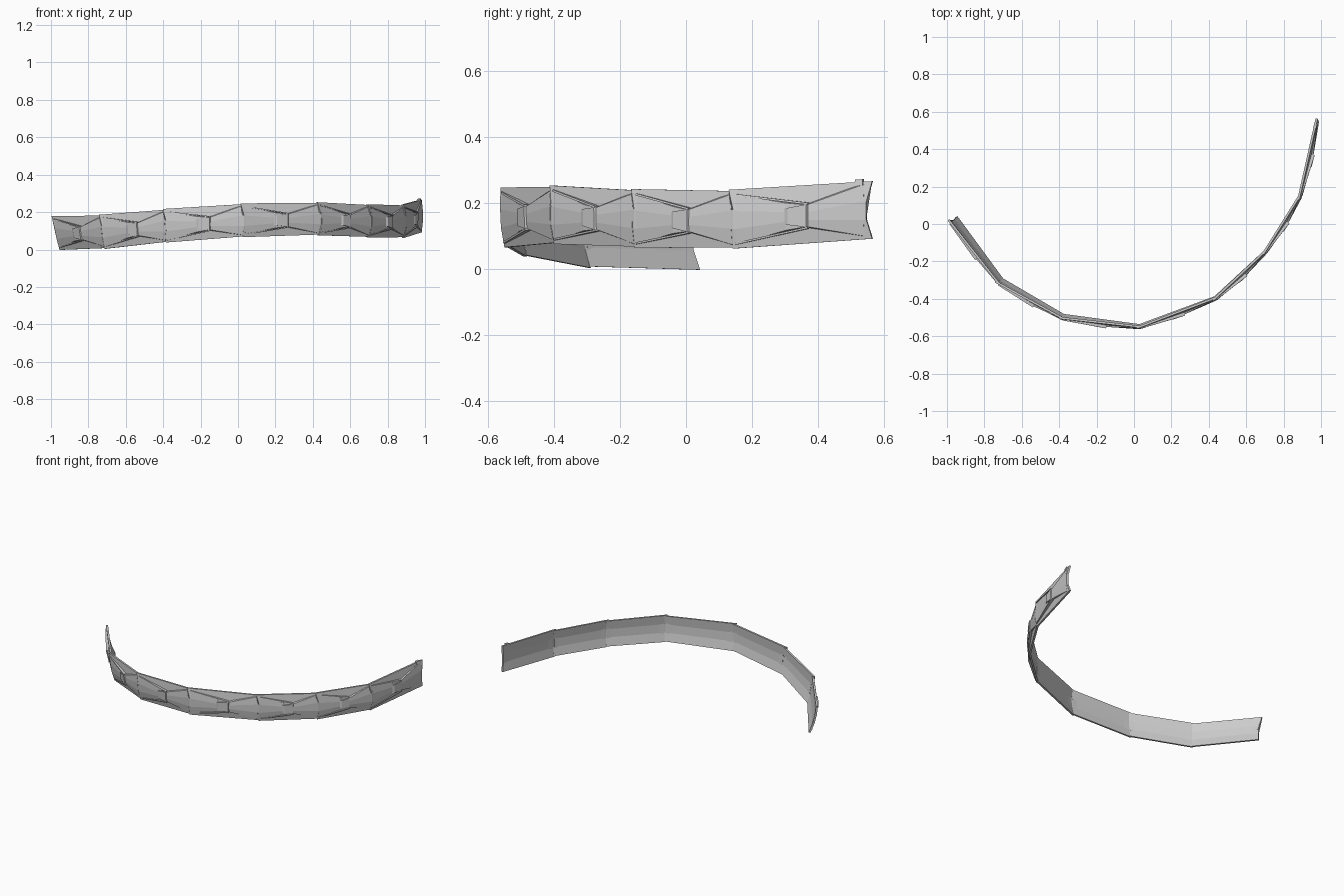
import bpy, bmesh
from mathutils import Vector

if "Cube" in bpy.data.objects:
    bpy.data.objects.remove(bpy.data.objects["Cube"])

# Joints along the band: x, y, bottom z, top z, outward lean of the top edge
JOINTS = [(-0.965, 0.02, 0.002, 0.174, 0.022), (-0.715, -0.308, 0.008, 0.182, 0.015),
          (-0.38, -0.497, 0.042, 0.213, 0.009), (0.03, -0.547, 0.07, 0.243, 0.004),
          (0.435, -0.395, 0.08, 0.249, 0.002), (0.70, -0.148, 0.068, 0.238, 0.0),
          (0.885, 0.148, 0.066, 0.236, 0.0), (0.975, 0.548, 0.092, 0.266, 0.0)]
UP = Vector((0, 0, 1))
FLAT = [Vector((j[0], j[1], 0)) for j in JOINTS]
LAST = len(JOINTS) - 1


def along(i):
    a, b = FLAT[max(i - 1, 0)], FLAT[min(i + 1, LAST)]
    if 0 < i < LAST:
        return ((FLAT[i] - a).normalized() + (b - FLAT[i]).normalized()).normalized()
    return (b - a).normalized()


def bulge(f):
    # Three-facet cross-section, middle facet pushed outward
    return 0.010 * min(1, f / 0.33, (1 - f) / 0.35)


def point(seg, u, f, d, shift=0.0, grow=0.0):
    # Position on a segment: u along, f up, d outward
    ends = []
    for i in (seg, seg + 1):
        _, _, zb, zt, lean = JOINTS[i]
        out = along(i).cross(UP)
        p = FLAT[i] + out * (bulge(f) + d + lean * (2 * f - 1))
        p.z = zb + (zt - zb) * f + grow * (2 * f - 1)
        ends.append(p)
    t = (FLAT[seg + 1] - FLAT[seg]).normalized()
    return ends[0].lerp(ends[1], u) + t * shift


def loft(name, rings):
    bm = bmesh.new()
    rows = [[bm.verts.new(p) for p in r] for r in rings]
    n = len(rows[0])
    for a, b in zip(rows, rows[1:]):
        for k in range(n):
            bm.faces.new((a[k], a[(k + 1) % n], b[(k + 1) % n], b[k]))
    bm.faces.new(rows[0])
    bm.faces.new(rows[-1])
    bmesh.ops.recalc_face_normals(bm, faces=bm.faces)
    me = bpy.data.meshes.new(name)
    bm.to_mesh(me)
    bm.free()
    ob = bpy.data.objects.new(name, me)
    bpy.context.collection.objects.link(ob)


PROFILE = (0, 0.33, 0.65, 1)
for s in range(LAST):
    # Curved shell plate with swallow-tailed ends, overlapping its neighbour
    rings = []
    for u in (0, 1):
        def tail(f):
            if f not in (0, 1):
                return 0
            if u == 0:
                return -0.018 if f else -0.006
            return 0.016 if s == LAST - 1 else 0.0
        g = 0.004 if u == 0 else 0
        ring = [point(s, u, f, 0.004, tail(f), g) for f in PROFILE]
        ring += [point(s, u, f, -0.008, tail(f), g) for f in reversed(PROFILE)]
        rings.append(ring)
    loft(f"band_plate_{s + 1}", rings)

    # Hourglass panel that rises to the waist and falls to the next joint
    rings = []
    for u, lo, hi, d in ((0.02, 0.05, 0.93, 0.005), (0.40, 0.24, 0.72, 0.013),
                         (0.56, 0.28, 0.66, 0.015), (0.98, 0.05, 0.95, 0.005)):
        top = [lo + (hi - lo) * k for k in (0, 0.31, 0.67, 1)]
        ring = [point(s, u, lo - 0.03, 0)]
        ring += [point(s, u, f, d) for f in top]
        ring += [point(s, u, hi + 0.03, 0)]
        rings.append(ring)
    loft(f"raised_panel_{s + 1}", rings)

    # Small raised block at the waist
    rings = []
    for u, lo, hi, d in ((0.38, 0.34, 0.62, 0.010), (0.42, 0.33, 0.63, 0.019),
                         (0.56, 0.27, 0.67, 0.021), (0.58, 0.26, 0.68, 0.010)):
        rings.append([point(s, u, lo, 0), point(s, u, lo, d),
                      point(s, u, hi, d), point(s, u, hi, 0)])
    loft(f"waist_block_{s + 1}", rings)

    # Thin ridges running from the joint corners to the waist
    for side, f0, f1 in (("upper", 0.93, 0.68), ("lower", 0.06, 0.26)):
        rings = []
        for u, f, d in ((0.01, f0, 0.009), (0.57, f1, 0.022)):
            rings.append([point(s, u, f - 0.018, 0), point(s, u, f - 0.018, d),
                          point(s, u, f + 0.018, d), point(s, u, f + 0.018, 0)])
        loft(f"{side}_ridge_{s + 1}", rings)

# Small tab on the top corner of the far end
s = LAST - 1
loft("end_tab", [[point(s, u, f, d) for f, d in
                  ((0.93, -0.008), (0.93, 0.008), (1.04, 0.008), (1.04, -0.008))]
                 for u in (0.91, 0.97)])
